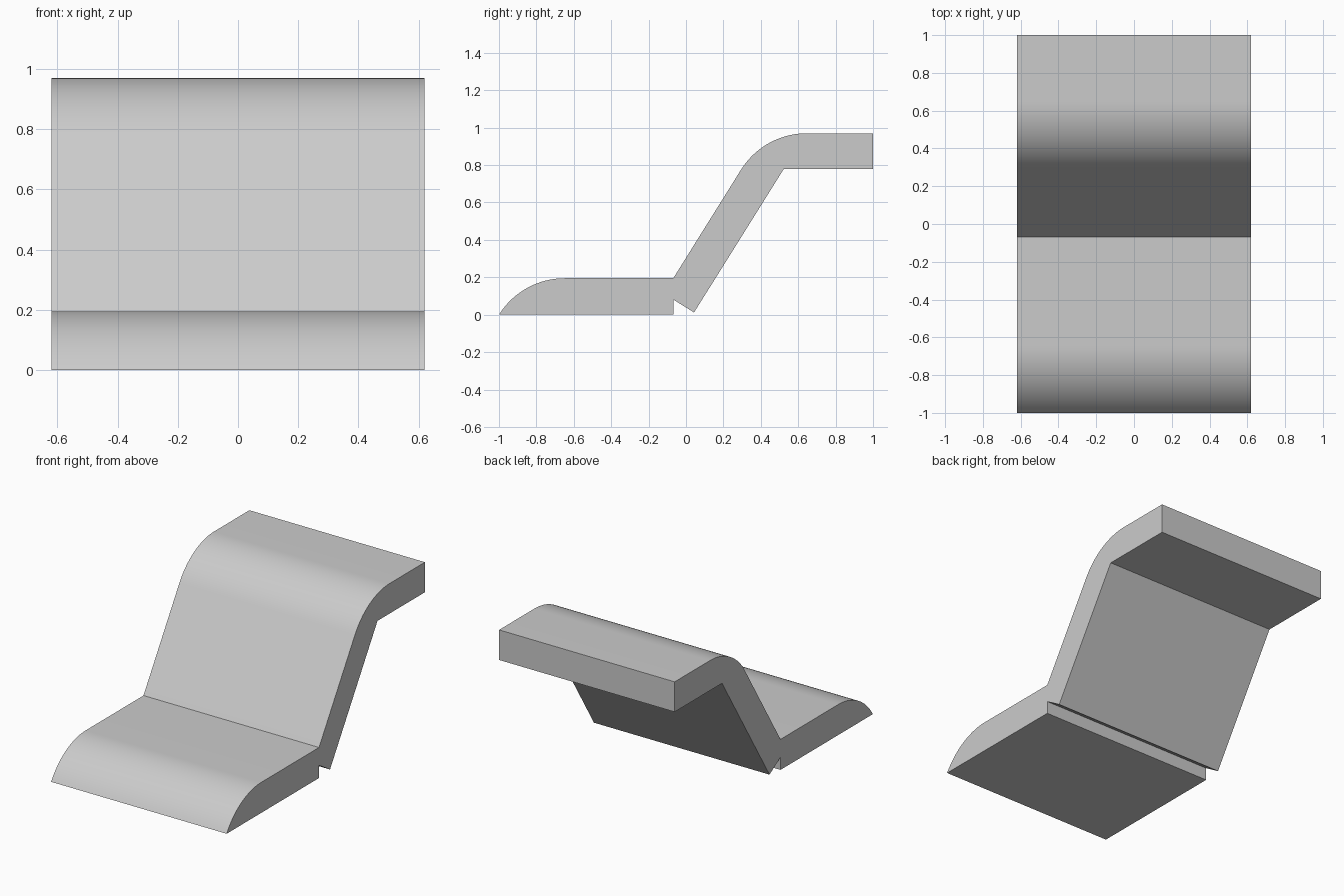
import bpy, bmesh, math

cube = bpy.data.objects.get("Cube")
if cube:
    bpy.data.objects.remove(cube, do_unlink=True)

HALF_WIDTH = 0.62
THICK = 0.195
SLOPE = math.radians(58)
RADIUS = THICK / (1 - math.cos(SLOPE))

mat = bpy.data.materials.new("light grey")
mat.use_nodes = True
grey = (0.6, 0.6, 0.6, 1)
mat.diffuse_color = grey
mat.node_tree.nodes["Principled BSDF"].inputs["Base Color"].default_value = grey


def nose(y, z, steps=20):
    """Rounded edge that leaves (y, z) at the slope angle and levels out."""
    pts = []
    for i in range(steps + 1):
        a = SLOPE * (1 - i / steps)
        pts.append((y + RADIUS * (math.sin(SLOPE) - math.sin(a)),
                    z + RADIUS * (math.cos(a) - math.cos(SLOPE))))
    return pts


# Side profile: lower tread, sloping riser, upper tread, notch underneath
profile = nose(-1, 0) + [(-0.068, THICK)] + nose(0.294, 0.775)
profile += [(1, 0.97), (1, 0.778), (0.522, 0.778),
            (0.043, 0.012), (-0.068, 0.081), (-0.068, 0)]

# Extrude the profile across the width
bm = bmesh.new()
face = bm.faces.new([bm.verts.new((-HALF_WIDTH, y, z)) for y, z in profile])
result = bmesh.ops.extrude_face_region(bm, geom=[face])
moved = [g for g in result["geom"] if isinstance(g, bmesh.types.BMVert)]
bmesh.ops.translate(bm, verts=moved, vec=(2 * HALF_WIDTH, 0, 0))
bmesh.ops.recalc_face_normals(bm, faces=bm.faces)
mesh = bpy.data.meshes.new("stair_step")
bm.to_mesh(mesh)
bm.free()
mesh.materials.append(mat)

step = bpy.data.objects.new("stair_step", mesh)
bpy.context.collection.objects.link(step)
bpy.ops.object.select_all(action="DESELECT")
step.select_set(True)
bpy.context.view_layer.objects.active = step
bpy.ops.object.shade_smooth_by_angle(angle=math.radians(25))
